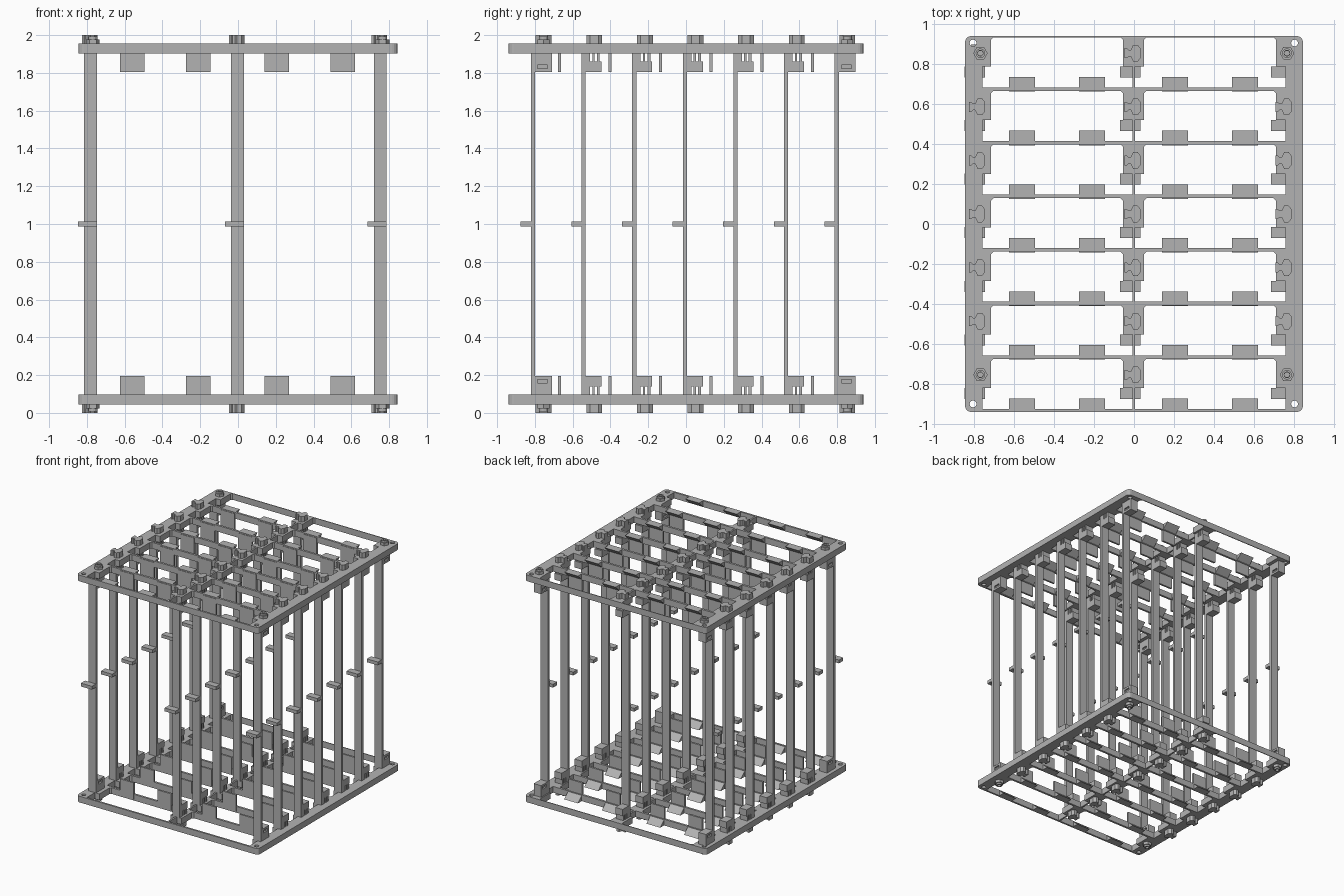
import bpy, bmesh, math
from mathutils import Vector

cube = bpy.data.objects.get("Cube")
if cube:
    bpy.data.objects.remove(cube, do_unlink=True)

grey = bpy.data.materials.new("plain_grey")
grey.use_nodes = True
grey.diffuse_color = (0.45, 0.45, 0.45, 1)
grey.node_tree.nodes["Principled BSDF"].inputs["Base Color"].default_value = grey.diffuse_color

ROWS, PITCH = 7, 0.268
POST_X = (-0.78, -0.002, 0.753)
TAB_X = (-0.56, -0.21, 0.205, 0.555)
PLATE = (0.045, 0.097)
BLOCK_TOP = 0.195


def post_y(row):
    return -0.81 + PITCH * row


def bar_y(row):
    return -0.9245 + PITCH * row


def prism(bm, points, low, high, axis="z"):
    """Extrude a closed outline (xy along z, or yz along x)."""
    place = (lambda a, b, t: (a, b, t)) if axis == "z" else (lambda a, b, t: (t, a, b))
    bottom = [bm.verts.new(place(a, b, low)) for a, b in points]
    top = [bm.verts.new(place(a, b, high)) for a, b in points]
    bm.faces.new(bottom[::-1])
    bm.faces.new(top)
    n = len(points)
    for i in range(n):
        j = (i + 1) % n
        bm.faces.new((bottom[i], bottom[j], top[j], top[i]))


def box(bm, x0, x1, y0, y1, z0, z1):
    prism(bm, [(x0, y0), (x1, y0), (x1, y1), (x0, y1)], z0, z1)


def circle(cx, cy, radius, sides):
    return [(cx + radius * math.cos(math.tau * i / sides),
             cy + radius * math.sin(math.tau * i / sides)) for i in range(sides)]


def ring(bm, cx, cy, outer, inner, z0, z1, sides=12):
    loops = [[bm.verts.new((x, y, z)) for x, y in circle(cx, cy, r, sides)]
             for r, z in ((outer, z0), (outer, z1), (inner, z1), (inner, z0))]
    for k in range(4):
        a, b = loops[k], loops[(k + 1) % 4]
        for i in range(sides):
            j = (i + 1) % sides
            bm.faces.new((a[i], a[j], b[j], b[i]))


def finish(bm, name, mirrored=True, cutter=None):
    """Make the object; the mirror repeats it about mid height."""
    bmesh.ops.recalc_face_normals(bm, faces=bm.faces)
    bmesh.ops.translate(bm, verts=bm.verts, vec=Vector((0, 0, -1)))
    mesh = bpy.data.meshes.new(name)
    bm.to_mesh(mesh)
    bm.free()
    mesh.materials.append(grey)
    obj = bpy.data.objects.new(name, mesh)
    obj.location.z = 1
    bpy.context.collection.objects.link(obj)
    if cutter:
        cut = obj.modifiers.new("openings", "BOOLEAN")
        cut.operation, cut.solver, cut.object = "DIFFERENCE", "EXACT", cutter
    if mirrored:
        mirror = obj.modifiers.new("top_and_bottom", "MIRROR")
        mirror.use_axis = (False, False, True)
        mirror.use_clip = False
        mirror.use_mirror_merge = False
    return obj


# Openings: two stepped windows per row, leaving pads under the posts
bm = bmesh.new()
for row in range(ROWS):
    low, high, step = bar_y(row), bar_y(row) + 0.25, post_y(row) - 0.011
    for x0, x1, pad0, pad1 in ((-0.757, -0.008, -0.715, -0.055),
                               (0.006, 0.757, 0.05, 0.71)):
        c = 0.012
        prism(bm, [(x0, low), (x1, low), (x1, step), (pad1, step),
                   (pad1, high - c), (pad1 - c, high), (pad0 + c, high),
                   (pad0, high - c), (pad0, step), (x0, step)], 0, 0.15)
for x in (-0.805, 0.803):
    for y in (-0.9, 0.905):
        prism(bm, circle(x, y, 0.017, 16), 0, 0.15)
openings = finish(bm, "openings_cutter", mirrored=False)
openings.hide_render = True
openings.hide_set(True)
openings.display_type = "WIRE"

# Frame plates with rounded corners
bm = bmesh.new()
outline, r = [], 0.03
for sx, sy, start in ((1, 1, 0), (-1, 1, 90), (-1, -1, 180), (1, -1, 270)):
    for k in range(5):
        a = math.radians(start + 22.5 * k)
        outline.append((sx * (0.845 - r) + r * math.cos(a), sy * (0.94 - r) + r * math.sin(a)))
prism(bm, outline, *PLATE)
finish(bm, "frame_plate", cutter=openings)

# Upright tabs on the cross bars
bm = bmesh.new()
for row in range(1, ROWS):
    y = bar_y(row)
    for x in TAB_X:
        box(bm, x - 0.064, x + 0.064, y - 0.022, y - 0.006, PLATE[0] + 0.01, BLOCK_TOP)
finish(bm, "bar_tabs")

# Sloped gussets beside the bars, inside the plate thickness
bm = bmesh.new()
for row in range(ROWS):
    y = bar_y(row)
    for x in TAB_X:
        prism(bm, [(y - 0.005, PLATE[0]), (y + 0.051, PLATE[0]), (y - 0.005, PLATE[1])],
              x - 0.064, x + 0.064, axis="x")
finish(bm, "bar_gussets")

# Posts and their mid-height lugs
posts, lugs = bmesh.new(), bmesh.new()
for row in range(ROWS):
    y = post_y(row)
    for x in POST_X:
        box(posts, x - 0.034, x + 0.034, y - 0.011, y + 0.011, 0.09, 1.91)
        box(lugs, x - 0.068, x + 0.034, y - 0.065, y - 0.01, 0.986, 1.014)
finish(posts, "posts", mirrored=False)
finish(lugs, "post_lugs", mirrored=False)

# End blocks, snap heads and corner nuts
blocks, heads, nuts = bmesh.new(), bmesh.new(), bmesh.new()
z = PLATE[1] - 0.005
for row in range(ROWS):
    y = post_y(row)
    for x in POST_X:
        a, b = x - 0.034, x + 0.034
        corner = row in (0, ROWS - 1) and x != POST_X[1]
        if corner:
            # solid block with a cross slot for a nut
            box(blocks, a, b, y + 0.01, y + 0.1, z, 0.157)
            box(blocks, a, b, y + 0.01, y + 0.1, 0.178, BLOCK_TOP)
            box(blocks, a, b, y + 0.01, y + 0.025, 0.157, 0.178)
            box(blocks, a, b, y + 0.078, y + 0.1, 0.157, 0.178)
            box(blocks, x - 0.02, x + 0.02, y + 0.025, y + 0.078, 0.157, 0.178)
            cx = x + 0.012
            ring(nuts, cx, y + 0.056, 0.036, 0.014, 0.022, PLATE[0], 6)
            ring(nuts, cx, y + 0.056, 0.024, 0.014, 0.008, 0.022)
        else:
            # block on springy legs
            box(blocks, a, b, y + 0.01, y + 0.095, 0.14, BLOCK_TOP)
            for y0, y1 in ((0.01, 0.034), (0.046, 0.058), (0.07, 0.085)):
                box(blocks, a, b, y + y0, y + y1, z, 0.14)
            # keyhole shaped head outside the plate
            cy = y + 0.056
            prism(heads, [(x - 0.046, cy - 0.025), (x - 0.034, cy - 0.025),
                          (x - 0.026, cy - 0.017), (x - 0.014, cy - 0.017),
                          (x - 0.002, cy - 0.042), (x + 0.02, cy - 0.042),
                          (x + 0.036, cy - 0.022), (x + 0.036, cy + 0.022),
                          (x + 0.02, cy + 0.042), (x - 0.002, cy + 0.042),
                          (x - 0.014, cy + 0.017), (x - 0.026, cy + 0.017),
                          (x - 0.034, cy + 0.025), (x - 0.046, cy + 0.025)],
                  0, PLATE[0] + 0.005)
finish(blocks, "end_blocks")
finish(heads, "snap_heads")
finish(nuts, "corner_nuts")
